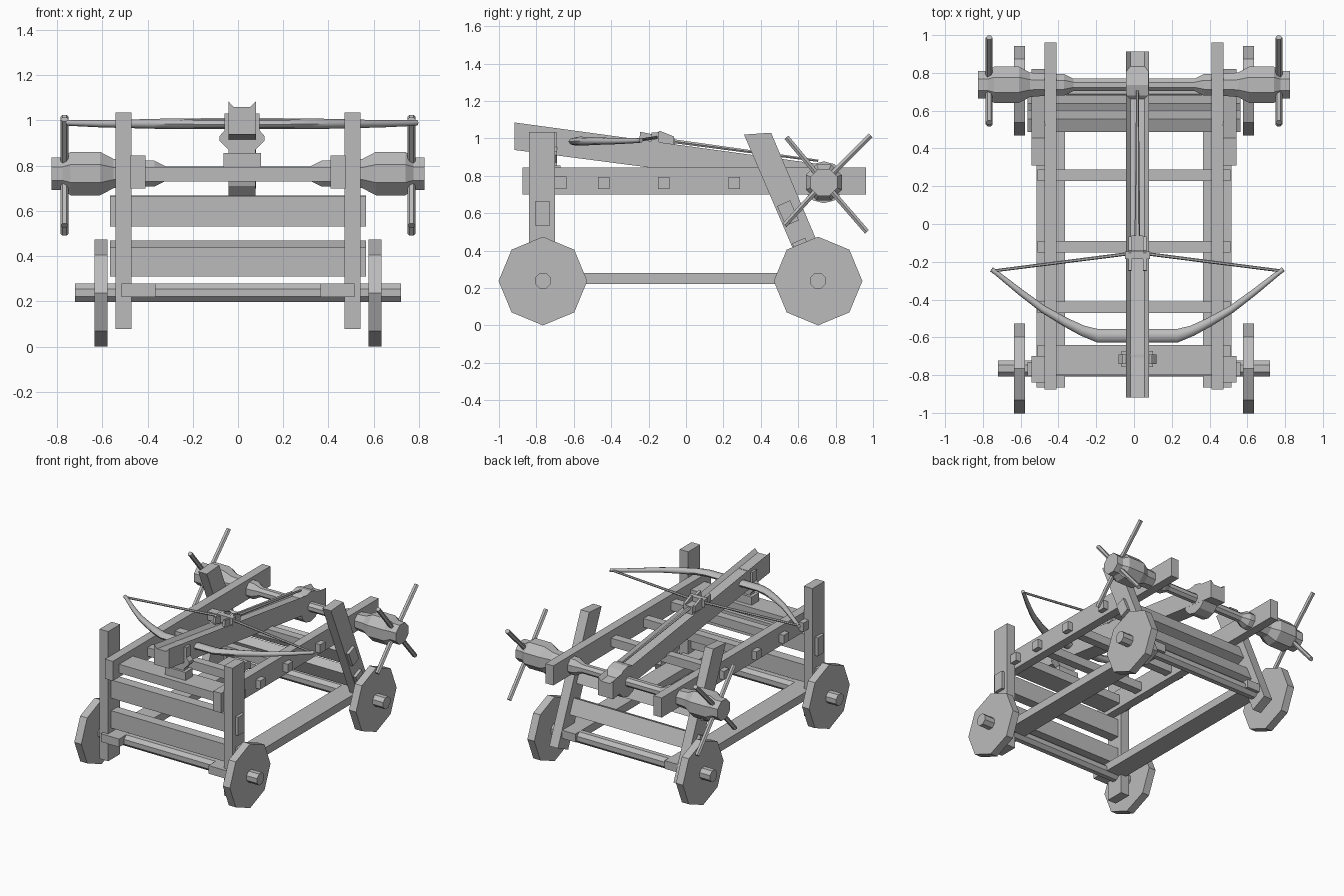
import bpy, bmesh, math
from mathutils import Vector

if "Cube" in bpy.data.objects:
    bpy.data.objects.remove(bpy.data.objects["Cube"])

wood = bpy.data.materials.new("grey_wood")
wood.diffuse_color = (0.5, 0.5, 0.5, 1)
wood.use_nodes = True
wood.node_tree.nodes["Principled BSDF"].inputs["Base Color"].default_value = wood.diffuse_color


def loft(name, rings, smooth=False):
    """Join equal-sized rings of points into a capped solid."""
    bm = bmesh.new()
    vs = [[bm.verts.new(p) for p in r] for r in rings]
    n = len(vs[0])
    for a, b in zip(vs, vs[1:]):
        for i in range(n):
            j = (i + 1) % n
            bm.faces.new((a[i], a[j], b[j], b[i]))
    bm.faces.new(vs[0])
    bm.faces.new(vs[-1])
    bmesh.ops.recalc_face_normals(bm, faces=bm.faces)
    me = bpy.data.meshes.new(name)
    bm.to_mesh(me)
    bm.free()
    me.materials.append(wood)
    ob = bpy.data.objects.new(name, me)
    bpy.context.collection.objects.link(ob)
    if smooth:
        bpy.ops.object.select_all(action='DESELECT')
        ob.select_set(True)
        bpy.context.view_layer.objects.active = ob
        bpy.ops.object.shade_smooth_by_angle(angle=math.radians(50))
    return ob


def prism(name, yz, x0, x1):
    return loft(name, [[(x, y, z) for y, z in yz] for x in (x0, x1)])


def box(name, x0, x1, y0, y1, z0, z1):
    return prism(name, [(y0, z0), (y1, z0), (y1, z1), (y0, z1)], x0, x1)


def lathe_x(name, profile, y, z, sides=8, turn=0.0):
    """Turned part along x from (x, radius) pairs."""
    ang = [turn + 2 * math.pi * i / sides for i in range(sides)]
    return loft(name, [[(x, y + r * math.cos(a), z + r * math.sin(a)) for a in ang]
                       for x, r in profile])


def tube(name, pts, sides=8, smooth=False):
    """Tapered rod through (x, y, z, width radius, height radius) points."""
    rings = []
    for i, p in enumerate(pts):
        a, b = pts[max(i - 1, 0)], pts[min(i + 1, len(pts) - 1)]
        d = (Vector(b[:3]) - Vector(a[:3])).normalized()
        side = d.cross(Vector((0, 0, 1))).normalized()
        up = side.cross(d)
        rings.append([Vector(p[:3]) + side * p[3] * math.cos(t) + up * p[4] * math.sin(t)
                      for t in [2 * math.pi * k / sides for k in range(sides)]])
    return loft(name, rings, smooth)


AXLES = {"front": -0.765, "rear": 0.706}
FLAT = math.pi / 8

# Wheels and axles
for end, y in AXLES.items():
    lathe_x(end + "_axle", [(-0.72, 0.045), (0.72, 0.045)], y, 0.238, turn=FLAT)
    for s in (-1, 1):
        lathe_x(end + "_wheel", [(s * 0.578, 0.237), (s * 0.635, 0.237)], y, 0.237)

# Side frames
SL = Vector((0.4, -0.917)).normalized()      # downward slant of the rear posts
NR = Vector((-SL.y, SL.x))                   # across the slant


def slanted(cy, cz, half_len, half_wide):
    c = Vector((cy, cz))
    return [tuple(c + SL * a * half_len + NR * b * half_wide)
            for a, b in ((-1, -1), (-1, 1), (1, 1), (1, -1))]


for s in (-1, 1):
    box("lower_rail", s * 0.365, s * 0.515, -0.865, 0.77, 0.22, 0.28)
    box("upper_beam", s * 0.41, s * 0.475, -0.875, 0.962, 0.70, 0.845)
    box("front_post", s * 0.472, s * 0.542, -0.84, -0.70, 0.078, 1.035)
    prism("rear_post", [(0.31, 1.02), (0.455, 1.03), (0.82, 0.165), (0.70, 0.11)],
          s * 0.472, s * 0.542)

# Cross pieces
box("front_top_plank", -0.512, 0.512, -0.80, -0.64, 0.73, 0.795)
for y in (-0.44, -0.12, 0.258):
    box("cross_bar", -0.512, 0.512, y - 0.031, y + 0.031, 0.73, 0.793)
box("front_upper_board", -0.565, 0.565, -0.805, -0.73, 0.53, 0.665)
box("front_lower_board", -0.565, 0.565, -0.805, -0.73, 0.31, 0.438)
prism("rear_upper_board", slanted(0.545, 0.60, 0.058, 0.038), -0.565, 0.565)
prism("rear_lower_board", slanted(0.625, 0.40, 0.058, 0.038), -0.565, 0.565)

# Winch: one turned shaft with a hub at each end, and four handles per hub
WY, WZ = 0.737, 0.765
half = [(0.32, 0.035), (0.37, 0.062), (0.48, 0.064), (0.55, 0.07),
        (0.61, 0.104), (0.74, 0.104), (0.775, 0.078), (0.825, 0.078)]
lathe_x("winch_shaft", [(-x, r) for x, r in reversed(half)] + half, WY, WZ, turn=FLAT)
for s in (-1, 1):
    for dy, dz in ((0.25, 0.25), (0.23, -0.265), (-0.21, -0.23), (-0.20, 0.24)):
        x = s * 0.767
        tube("winch_handle", [(x, WY + dy * 0.1, WZ + dz * 0.1, 0.018, 0.016),
                              (x, WY + dy, WZ + dz, 0.018, 0.016)], 6)

# Stock: grooved beam sloping down to the winch
CX = 0.018
rings = []
for y, top, bottom in ((-0.918, 1.085, 0.938), (0.912, 0.835, 0.70)):
    sec = [(-0.061, bottom), (-0.061, top), (-0.037, top - 0.026),
           (0.037, top - 0.026), (0.061, top), (0.061, bottom)]
    rings.append([(CX + x, y, z) for x, z in sec])
loft("stock", rings)
lathe_x("stock_roller", [(CX - 0.06, 0.112), (CX + 0.06, 0.112)], WY, WZ, 12)

# Pedestal carrying the stock: foot, neck and yoke
box("pedestal_foot", CX - 0.083, CX + 0.083, -0.757, -0.672, 0.79, 0.855)
yoke = [(-0.06, 0.85), (-0.06, 0.87), (-0.10, 0.91), (-0.10, 0.93), (-0.078, 0.955),
        (-0.078, 1.03), (0.078, 1.03), (0.078, 0.955), (0.10, 0.93), (0.10, 0.91),
        (0.06, 0.87), (0.06, 0.85)]
loft("pedestal_yoke", [[(CX + x, y, z) for x, z in yoke] for y in (-0.74, -0.69)])

# Bow with a thick grip and tapering limbs
limb = [(0.21, -0.592, 0.983, 0.036, 0.022), (0.29, -0.565, 0.985, 0.028, 0.024),
        (0.38, -0.52, 0.985, 0.024, 0.022), (0.50, -0.45, 0.985, 0.02, 0.019),
        (0.62, -0.36, 0.985, 0.017, 0.016), (0.745, -0.26, 0.988, 0.013, 0.013),
        (0.772, -0.24, 0.99, 0.013, 0.013)]
path = [(CX - p[0],) + p[1:] for p in reversed(limb)] + [(CX + p[0],) + p[1:] for p in limb]
tube("bow", path, 8, True)

# Bow string, trigger and pull cord
for s in (-1, 1):
    tube("bow_string", [(CX + s * 0.76, -0.248, 0.99, 0.008, 0.008),
                        (CX + s * 0.03, -0.155, 1.005, 0.009, 0.009)], 6)
    prism("trigger_cheek", [(-0.25, 0.985), (-0.245, 1.035), (-0.17, 1.02), (-0.14, 1.04),
                            (-0.065, 1.01), (-0.065, 0.965), (-0.16, 0.965)],
          CX + s * 0.03, CX + s * 0.048)
box("trigger_block", CX - 0.066, CX + 0.066, -0.185, -0.145, 0.975, 1.03)
box("trigger_slider", CX - 0.03, CX + 0.03, -0.14, -0.06, 0.945, 1.0)
tube("pull_cord", [(CX, -0.07, 0.985, 0.015, 0.012), (CX, WY - 0.03, 0.88, 0.007, 0.007)], 6)
